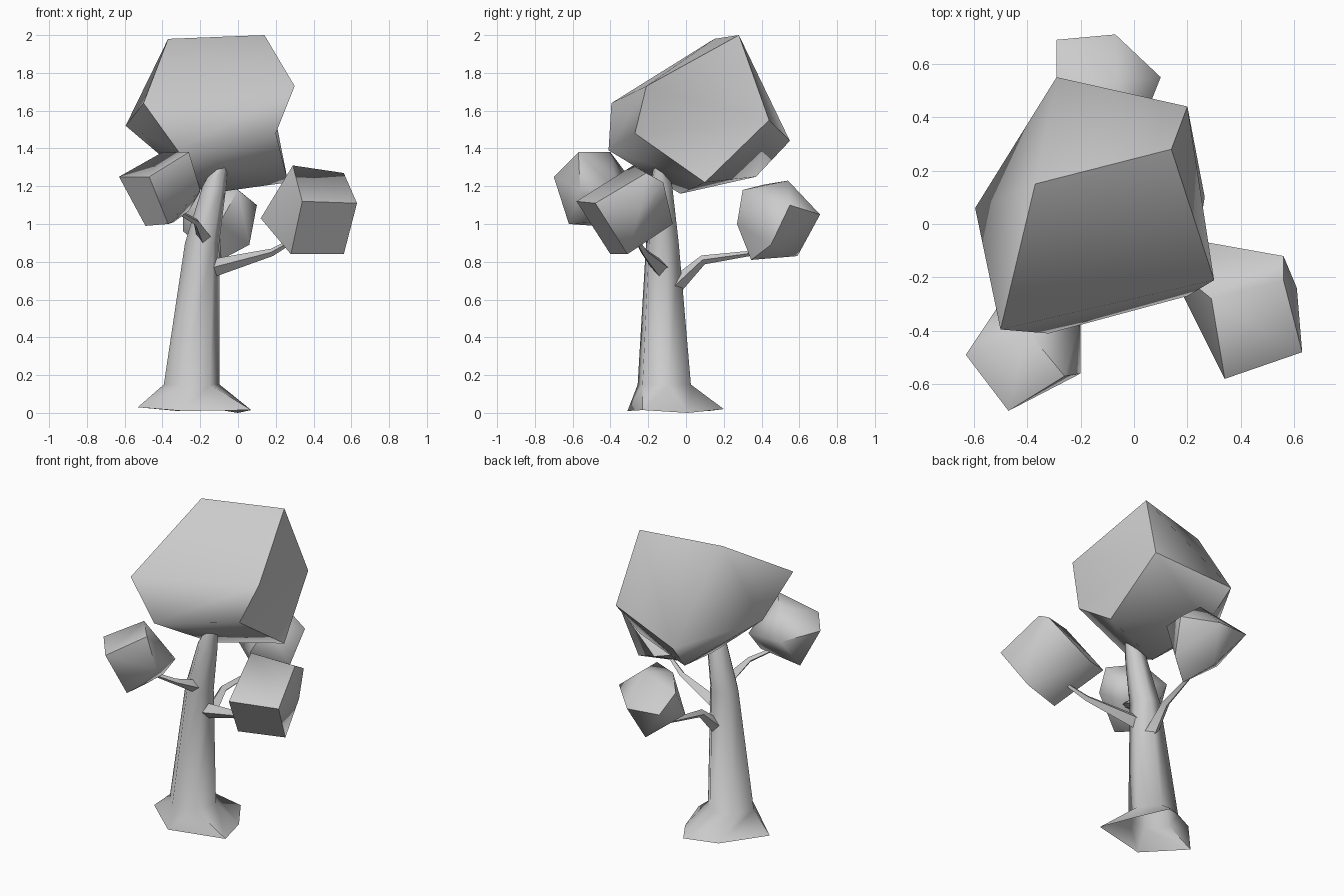
import bpy, bmesh
from math import radians, cos, sin
from mathutils import Vector

if "Cube" in bpy.data.objects:
    bpy.data.objects.remove(bpy.data.objects["Cube"])


def finish(bm, name, angle):
    bmesh.ops.recalc_face_normals(bm, faces=bm.faces[:])
    mesh = bpy.data.meshes.new(name)
    bm.to_mesh(mesh)
    bm.free()
    ob = bpy.data.objects.new(name, mesh)
    bpy.context.collection.objects.link(ob)
    bpy.ops.object.select_all(action='DESELECT')
    ob.select_set(True)
    bpy.context.view_layer.objects.active = ob
    bpy.ops.object.shade_smooth_by_angle(angle=radians(angle))
    return ob


def foliage(name, points, crease=None):
    """Faceted clump from corner points; crease = edge to fold inwards."""
    bm = bmesh.new()
    for p in points:
        bm.verts.new(p)
    bmesh.ops.convex_hull(bm, input=bm.verts[:])
    loose = [v for v in bm.verts if not v.link_faces]
    bmesh.ops.delete(bm, geom=loose, context='VERTS')
    if crease:
        a, b = (Vector(points[i]) for i in crease)
        for e in bm.edges[:]:
            ends = [v.co for v in e.verts]
            if all(min((c - q).length for c in ends) < 1e-4 for q in (a, b)):
                bmesh.utils.edge_rotate(e, True)
                break
    return finish(bm, name, 60)


def loft(name, rings, base_cap=True):
    """Skin a list of closed rings and cap the ends."""
    bm = bmesh.new()
    loops = [[bm.verts.new(p) for p in ring] for ring in rings]
    n = len(loops[0])
    for lo, hi in zip(loops, loops[1:]):
        for i in range(n):
            j = (i + 1) % n
            bm.faces.new((lo[i], lo[j], hi[j], hi[i]))
    if base_cap:
        bm.faces.new(loops[0][::-1])
    bm.faces.new(loops[-1])
    return finish(bm, name, 65)


def branch(name, path, radii, sides=4):
    pts = [Vector(p) for p in path]
    rings = []
    for i, p in enumerate(pts):
        d = (pts[min(i + 1, len(pts) - 1)] - pts[max(i - 1, 0)]).normalized()
        u = d.cross(Vector((0, 0, 1))).normalized()
        w = u.cross(d)
        rings.append([p + radii[i] * (u * cos(t) + w * sin(t))
                      for t in (radians(360 * k / sides) for k in range(sides))])
    return loft(name, rings)


# Trunk: flared open root ring, then tapering six-sided rings leaning right
roots = [(-.53, -.11, .03), (-.29, -.31, .01), (.07, -.23, .015),
         (0, .01, 0), (-.12, .20, .02), (-.32, .12, .01)]
sections = [(-.245, -.115, .15, .15), (-.19, -.125, .90, .092),
            (-.125, -.133, 1.20, .064), (-.09, -.135, 1.31, .036)]
rings = [roots] + [[(x + r * cos(radians(190 + 60 * k)), y + r * sin(radians(190 + 60 * k)), z)
                    for k in range(6)] for x, y, z, r in sections]
loft("trunk", rings, base_cap=False)

# Branches
branch("right_branch", [(-.16, -.13, .76), (.18, -.22, .85), (.32, -.27, .93)], [.05, .02, .01])
branch("left_branch", [(-.17, -.14, .91), (-.22, -.34, 1.01), (-.36, -.46, 1.09)], [.045, .018, .01])
branch("back_branch", [(-.18, -.06, .67), (-.17, .09, .81), (-.12, .38, .85)], [.045, .025, .012])

# Large crown
foliage("main_crown", [
    (-.37, .15, 1.98), (.14, .28, 2.0), (.30, -.21, 1.73), (-.50, -.395, 1.64),
    (-.595, .06, 1.52), (-.29, .55, 1.44), (.20, .44, 1.55), (.265, .10, 1.22),
    (-.25, .37, 1.25), (-.17, -.03, 1.16), (-.32, -.41, 1.39), (.20, -.27, 1.48)],
    crease=(2, 7))

# Three small clumps at the branch tips
foliage("right_clump", [
    (.29, -.28, 1.31), (.56, -.21, 1.27), (.63, -.48, 1.11), (.34, -.58, 1.12),
    (.56, -.12, 1.22), (.28, -.07, 1.0), (.61, -.24, 1.08), (.12, -.14, 1.03),
    (.56, -.31, .84), (.28, -.40, .84)])
foliage("left_clump", [
    (-.63, -.49, 1.25), (-.47, -.70, 1.25), (-.26, -.57, 1.38), (-.40, -.40, 1.38),
    (-.20, -.56, 1.18), (-.20, -.36, 1.17), (-.37, -.62, 1.0), (-.49, -.48, .99),
    (-.34, -.48, 1.01), (-.26, -.40, 1.07), (-.49, -.28, 1.22)])
foliage("back_clump", [
    (-.06, .54, 1.23), (-.07, .71, 1.05), (-.29, .69, 1.06), (.10, .55, 1.10),
    (0, .30, 1.18), (-.20, .42, 1.21), (.06, .45, .89), (-.12, .59, .83),
    (-.09, .345, .81), (-.29, .42, .96), (-.10, .27, 1.0), (-.29, .52, 1.14)])
